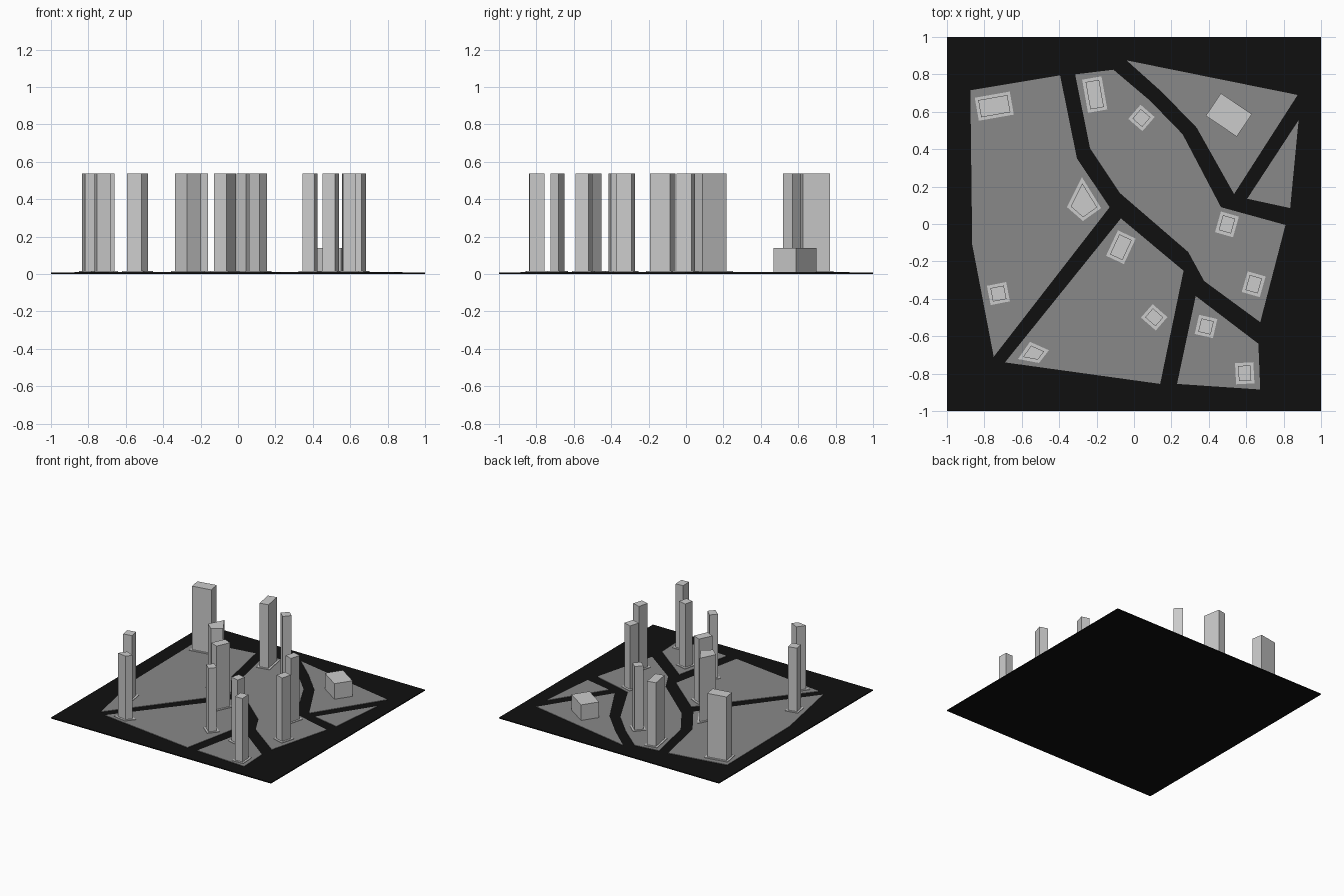
import bpy, bmesh, math
from mathutils import Vector

if "Cube" in bpy.data.objects:
    bpy.data.objects.remove(bpy.data.objects["Cube"])

ROAD_TOP, BLOCK_TOP, PAD_TOP = 0.008, 0.012, 0.016
TOWER_TOP, LOW_TOP = 0.537, 0.14
MARGIN = 0.016


def material(name, v):
    m = bpy.data.materials.new(name)
    m.diffuse_color = (v, v, v, 1)
    m.use_nodes = True
    m.node_tree.nodes["Principled BSDF"].inputs["Base Color"].default_value = m.diffuse_color
    return m


asphalt = material("asphalt", 0.005)
paving = material("paving", 0.25)


def ccw(pts):
    area = sum(a[0] * b[1] - b[0] * a[1] for a, b in zip(pts, pts[1:] + pts[:1]))
    return pts if area > 0 else pts[::-1]


def prism(name, pts, z0, z1, mat=None):
    bm = bmesh.new()
    low = [bm.verts.new((x, y, z0)) for x, y in ccw(pts)]
    face = bm.faces.new(low)
    top = bmesh.ops.extrude_face_region(bm, geom=[face], use_keep_orig=True)["geom"]
    for v in top:
        if isinstance(v, bmesh.types.BMVert):
            v.co.z = z1
    bmesh.ops.recalc_face_normals(bm, faces=bm.faces[:])
    me = bpy.data.meshes.new(name)
    bm.to_mesh(me)
    bm.free()
    ob = bpy.data.objects.new(name, me)
    bpy.context.collection.objects.link(ob)
    if mat:
        me.materials.append(mat)
    return ob


def inset(pts, d):
    # Move every edge inward by d along its normal
    p = [Vector(q) for q in ccw(pts)]
    out = []
    for i, c in enumerate(p):
        e1 = (c - p[i - 1]).normalized()
        e2 = (p[(i + 1) % len(p)] - c).normalized()
        n1, n2 = Vector((-e1.y, e1.x)), Vector((-e2.y, e2.x))
        out.append(tuple(c + (n1 + n2) * d / (1 + n1.dot(n2))))
    return out


def rect(cx, cy, w, h, deg):
    c, s = math.cos(math.radians(deg)), math.sin(math.radians(deg))
    return [(cx + c * x * w / 2 - s * y * h / 2, cy + s * x * w / 2 + c * y * h / 2)
            for x, y in ((-1, -1), (1, -1), (1, 1), (-1, 1))]


def tower(name, lot):
    prism(name + "_pad", lot, BLOCK_TOP, PAD_TOP)
    prism(name, inset(lot, MARGIN), BLOCK_TOP, TOWER_TOP)


# Road slab
prism("road_slab", rect(0, 0, 2, 2, 0), 0, ROAD_TOP, asphalt)

# City blocks between the roads
blocks = {
    "west_block": [(-.875, .715), (-.395, .795), (-.305, .35), (-.13, .09), (-.75, -.71), (-.865, -.11)],
    "central_block": [(-.315, .8), (-.11, .825), (.085, .66), (.26, .48), (.465, .09), (.81, -.005),
                      (.675, -.525), (.375, -.305), (.29, -.15), (-.075, .165), (-.235, .405)],
    "north_east_block": [(-.04, .875), (.875, .69), (.535, .16), (.335, .515), (.15, .705)],
    "east_block": [(.88, .555), (.835, .085), (.605, .135)],
    "south_block": [(-.07, .03), (.265, -.25), (.14, -.855), (-.69, -.74)],
    "south_east_block": [(.33, -.385), (.665, -.64), (.675, -.885), (.23, -.855)],
}
for name, pts in blocks.items():
    prism(name, pts, ROAD_TOP, BLOCK_TOP, paving)

# Towers on rectangular lots: centre x, y, width, depth, rotation
lots = [
    (-.747, .63, .19, .125, 10), (-.21, .692, .105, .18, 10), (.04, .567, .1, .1, -41),
    (.497, -.002, .1, .115, -16), (.64, -.322, .1, .115, -16), (-.725, -.372, .105, .105, 11),
    (-.07, -.124, .105, .15, -25), (.108, -.499, .105, .095, -41), (.385, -.548, .1, .105, -13),
    (.592, -.798, .098, .113, 3),
]
for i, lot in enumerate(lots):
    tower(f"tower_{i + 1}", rect(*lot))

# Towers on irregular lots
tower("corner_tower", [(-.278, .25), (-.176, .085), (-.273, .016), (-.358, .09)])
tower("skewed_tower", [(-.556, -.63), (-.455, -.675), (-.508, -.743), (-.62, -.722)])

# Low building
prism("low_building", rect(.507, .583, .2, .145, -34), BLOCK_TOP, LOW_TOP)
